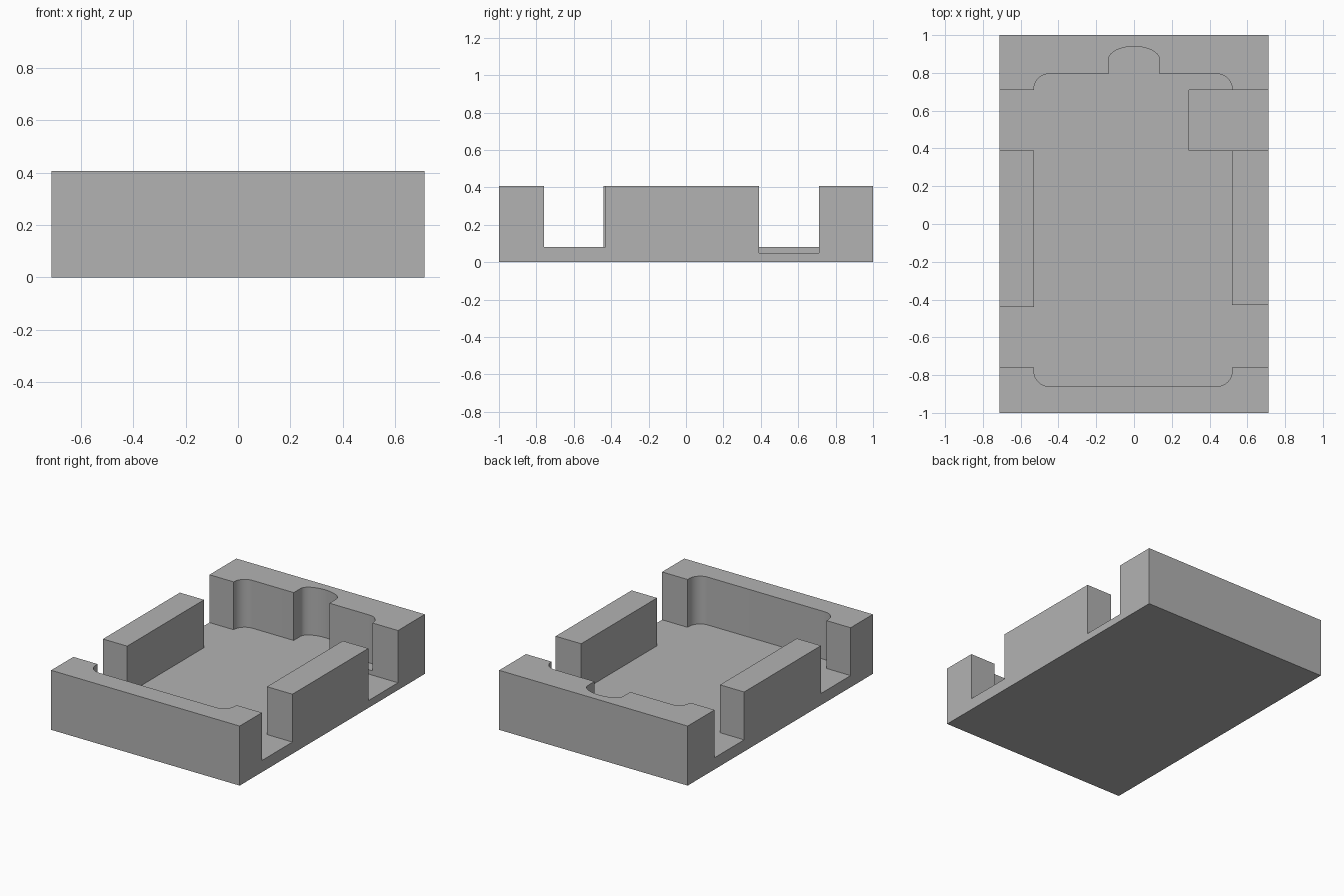
import bpy, bmesh
from math import cos, sin, radians

cube = bpy.data.objects.get("Cube")
if cube:
    bpy.data.objects.remove(cube, do_unlink=True)

HALF_X, TOP, FLOOR, DEEP = 0.713, 0.407, 0.08, 0.05
OUT = HALF_X + 0.1          # openings overshoot the sides
LEFT, RIGHT = 0.52, -0.53   # pocket side walls
FRONT, BACK, R = -0.86, 0.795, 0.082

grey = bpy.data.materials.new("grey")
grey.use_nodes = True
grey.diffuse_color = (0.448, 0.448, 0.448, 1)
grey.node_tree.nodes["Principled BSDF"].inputs["Base Color"].default_value = grey.diffuse_color


def prism(name, outline, z0, z1):
    """Extrude a closed xy outline from z0 to z1."""
    bm = bmesh.new()
    face = bm.faces.new([bm.verts.new((x, y, z0)) for x, y in outline])
    up = bmesh.ops.extrude_face_region(bm, geom=[face])["geom"]
    verts = [v for v in up if isinstance(v, bmesh.types.BMVert)]
    bmesh.ops.translate(bm, verts=verts, vec=(0, 0, z1 - z0))
    bmesh.ops.recalc_face_normals(bm, faces=bm.faces)
    mesh = bpy.data.meshes.new(name)
    bm.to_mesh(mesh)
    bm.free()
    mesh.materials.append(grey)
    obj = bpy.data.objects.new(name, mesh)
    bpy.context.collection.objects.link(obj)
    return obj


def rect(x0, x1, y0, y1):
    return [(x0, y0), (x1, y0), (x1, y1), (x0, y1)]


def arc(cx, cy, rx, ry, start, end, steps=12):
    angles = [radians(start + (end - start) * i / steps) for i in range(steps + 1)]
    return [(cx + rx * cos(a), cy + ry * sin(a)) for a in angles]


# Pocket with rounded corners, a thumb notch and four side openings
outline = arc(RIGHT + R, FRONT + R, R, R, 180, 270)
outline += arc(LEFT - R, FRONT + R, R, R, 270, 360)
outline += [(LEFT, -0.76), (OUT, -0.76), (OUT, -0.43), (LEFT, -0.43)]
outline += [(LEFT, 0.39), (OUT, 0.39), (OUT, 0.71), (LEFT, 0.71)]
outline += arc(LEFT - R, BACK - R, R, R, 0, 90)
outline += [(0.135, BACK)] + arc(0, 0.87, 0.135, 0.07, 0, 180, 20) + [(-0.135, BACK)]
outline += arc(RIGHT + R, BACK - R, R, R, 90, 180)
outline += [(RIGHT, 0.71), (-OUT, 0.71), (-OUT, 0.39), (RIGHT, 0.39)]
outline += [(RIGHT, -0.44), (-OUT, -0.44), (-OUT, -0.76), (RIGHT, -0.76)]

tray = prism("tray", rect(-HALF_X, HALF_X, -1, 1), 0, TOP)
cutters = [
    prism("pocket_cutter", outline, FLOOR, TOP + 0.2),
    # Deeper recess leading out of the left side
    prism("recess_cutter", rect(0.29, OUT, 0.39, 0.71), DEEP, FLOOR + 0.1),
]

bpy.ops.object.select_all(action='DESELECT')
bpy.context.view_layer.objects.active = tray
tray.select_set(True)
for cutter in cutters:
    cutter.hide_render = True
    cut = tray.modifiers.new(cutter.name, 'BOOLEAN')
    cut.operation, cut.solver, cut.object = 'DIFFERENCE', 'EXACT', cutter
    bpy.ops.object.modifier_apply(modifier=cut.name)
    bpy.data.objects.remove(cutter, do_unlink=True)

bpy.ops.object.shade_smooth_by_angle(angle=radians(30))
